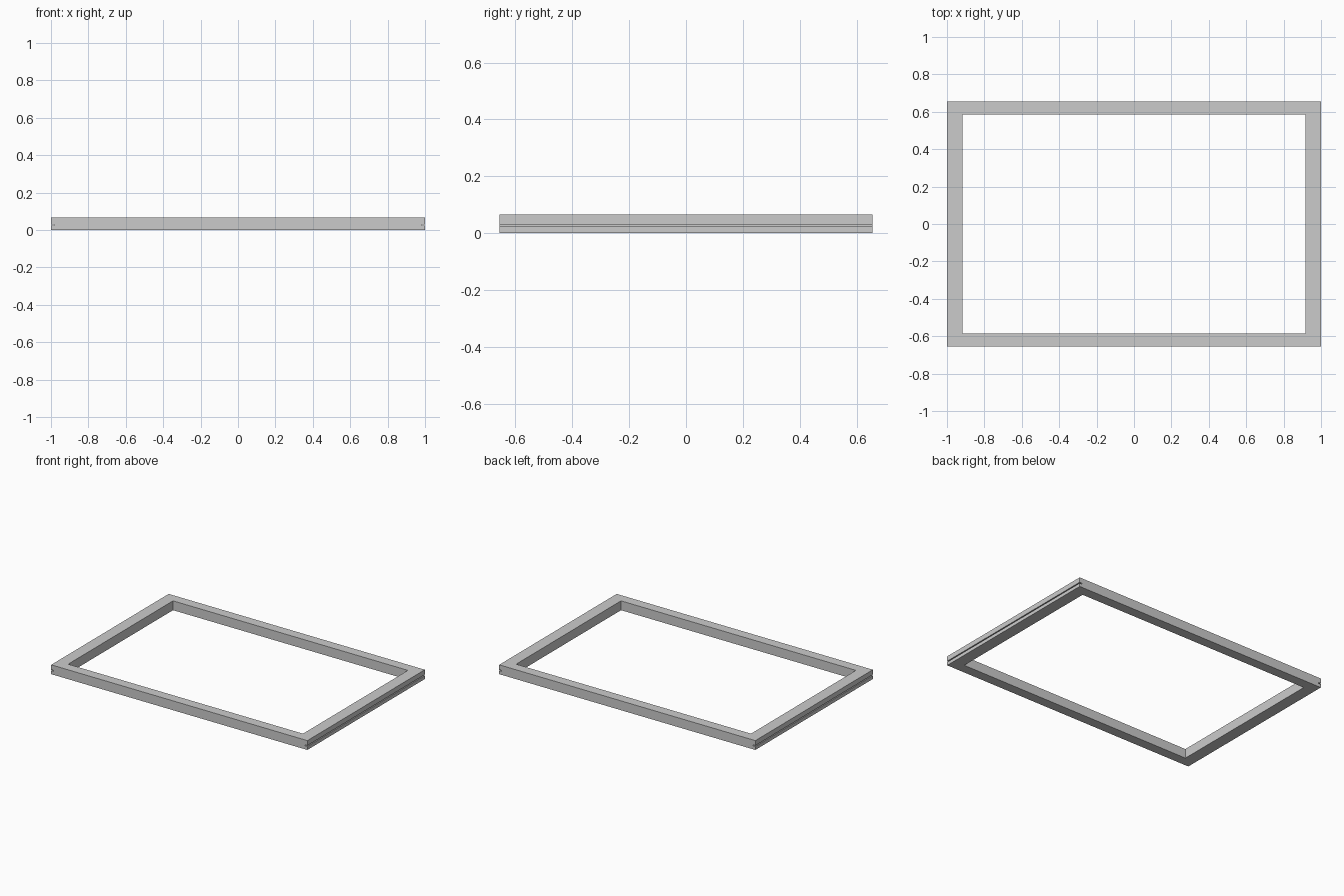
import bpy
import bmesh

if "Cube" in bpy.data.objects:
    bpy.data.objects.remove(bpy.data.objects["Cube"])

HX, HY, H = 1.0, 0.655, 0.066        # outer half sizes and height
IX, IY = 0.917, 0.585                # opening half sizes
G0, G1, GD = 0.024, 0.031, 0.02      # groove bottom, top, depth


def extrude_y(name, profile, y0, y1):
    """Extrude an x-z profile along y."""
    bm = bmesh.new()
    face = bm.faces.new([bm.verts.new((x, y0, z)) for x, z in profile])
    ext = bmesh.ops.extrude_face_region(bm, geom=[face])
    moved = [g for g in ext["geom"] if isinstance(g, bmesh.types.BMVert)]
    bmesh.ops.translate(bm, verts=moved, vec=(0, y1 - y0, 0))
    bmesh.ops.recalc_face_normals(bm, faces=bm.faces)
    mesh = bpy.data.meshes.new(name)
    bm.to_mesh(mesh)
    bm.free()
    obj = bpy.data.objects.new(name, mesh)
    bpy.context.collection.objects.link(obj)
    return obj


# Slab whose section has a thin groove along both short sides
right = [(HX, 0), (HX, G0), (HX - GD, G0), (HX - GD, G1), (HX, G1), (HX, H)]
left = [(-x, z) for x, z in reversed(right)]
frame = extrude_y("rectangular_frame", right + left, -HY, HY)

# Central opening
cutter = extrude_y("opening_cutter",
                   [(-IX, -0.1), (IX, -0.1), (IX, 0.2), (-IX, 0.2)], -IY, IY)
cutter.hide_render = True
mod = frame.modifiers.new("opening", "BOOLEAN")
mod.operation = "DIFFERENCE"
mod.solver = "EXACT"
mod.object = cutter
bpy.context.view_layer.objects.active = frame
frame.select_set(True)
bpy.ops.object.modifier_apply(modifier=mod.name)
bpy.data.objects.remove(cutter)
